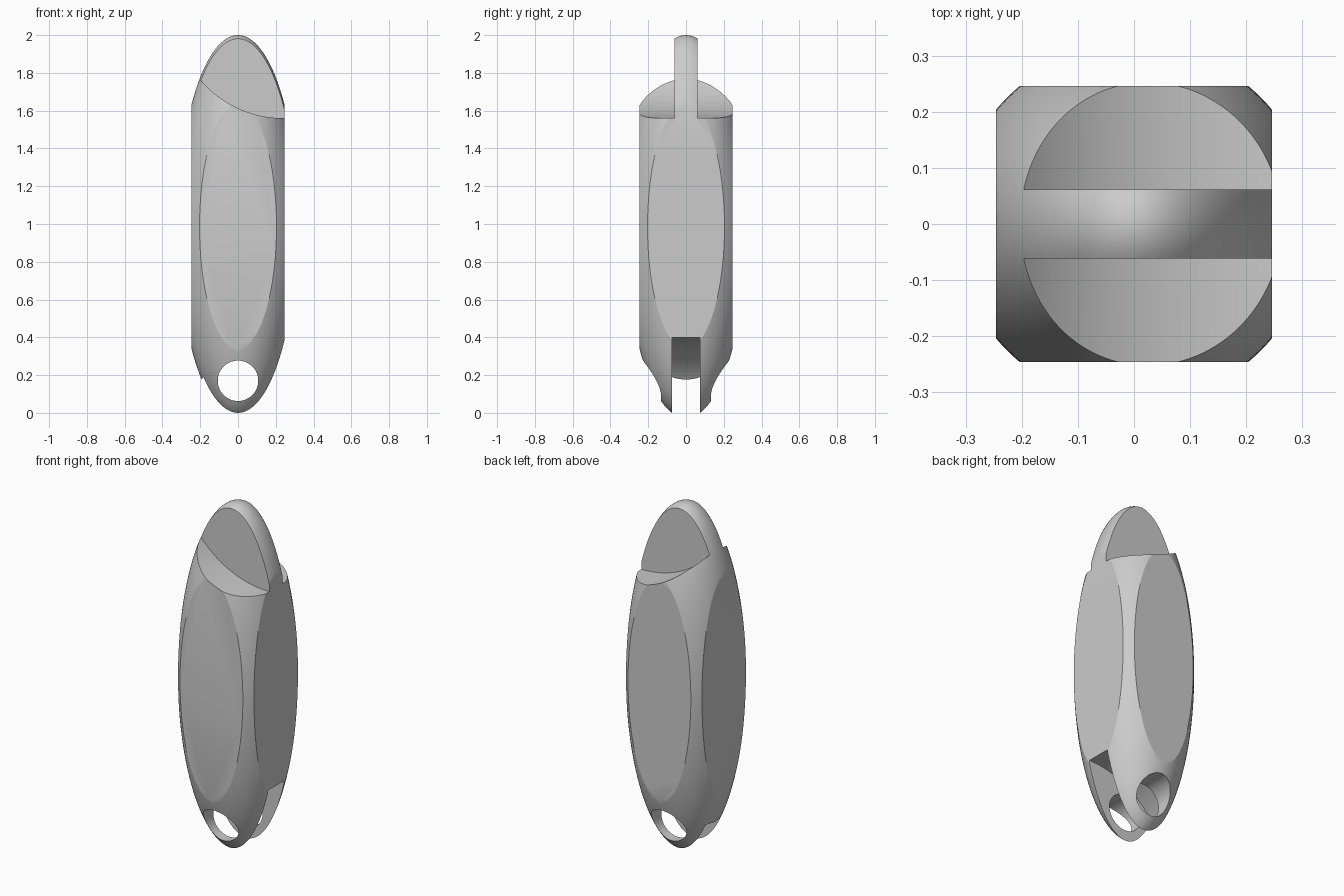
import bpy
from math import radians

if "Cube" in bpy.data.objects:
    bpy.data.objects.remove(bpy.data.objects["Cube"])

HALF = 0.246          # half width of the flattened sides
TONGUE = 0.0615       # half thickness of the top tongue
SLOT = 0.075          # half width of the bottom slot


def cylinder_y(name, x, z, r, y0, y1):
    """Cylinder lying along y."""
    bpy.ops.mesh.primitive_cylinder_add(
        vertices=160, radius=r, depth=y1 - y0,
        location=(x, (y0 + y1) / 2, z), rotation=(radians(90), 0, 0))
    bpy.context.object.name = name
    return bpy.context.object


def apply_boolean(target, cutter, operation):
    mod = target.modifiers.new(cutter.name, 'BOOLEAN')
    mod.operation = operation
    mod.solver = 'EXACT'
    mod.object = cutter
    bpy.context.view_layer.objects.active = target
    bpy.ops.object.modifier_apply(modifier=mod.name)
    bpy.data.objects.remove(cutter, do_unlink=True)


# Long ellipsoid body
bpy.ops.mesh.primitive_uv_sphere_add(segments=128, ring_count=96, radius=1, location=(0, 0, 0.986))
body = bpy.context.object
body.name = "link_body"
body.scale = (0.3194, 0.3194, 1.014)
bpy.ops.object.transform_apply(location=True, rotation=True, scale=True)

# Four flat sides
bpy.ops.mesh.primitive_cube_add(size=2, location=(0, 0, 1))
box = bpy.context.object
box.name = "side_trim"
box.scale = (HALF, HALF, 1.5)
apply_boolean(body, box, 'INTERSECT')

# Curved shoulders either side of the top tongue
for y0, y1 in ((TONGUE, 0.5), (-0.5, -TONGUE)):
    apply_boolean(body, cylinder_y("shoulder_cut", 0.24, 2.135, 0.575, y0, y1), 'DIFFERENCE')

# Bottom slot with curved ceiling, leaving two lugs
apply_boolean(body, cylinder_y("slot_cut", 0.245, -0.14, 0.54, -SLOT, SLOT), 'DIFFERENCE')

# Pin hole through the lugs
apply_boolean(body, cylinder_y("pin_hole", 0, 0.17, 0.107, -0.5, 0.5), 'DIFFERENCE')

# Smooth shading with crisp cut edges
bpy.ops.object.select_all(action='DESELECT')
body.select_set(True)
bpy.context.view_layer.objects.active = body
bpy.ops.object.shade_smooth_by_angle(angle=radians(20))
